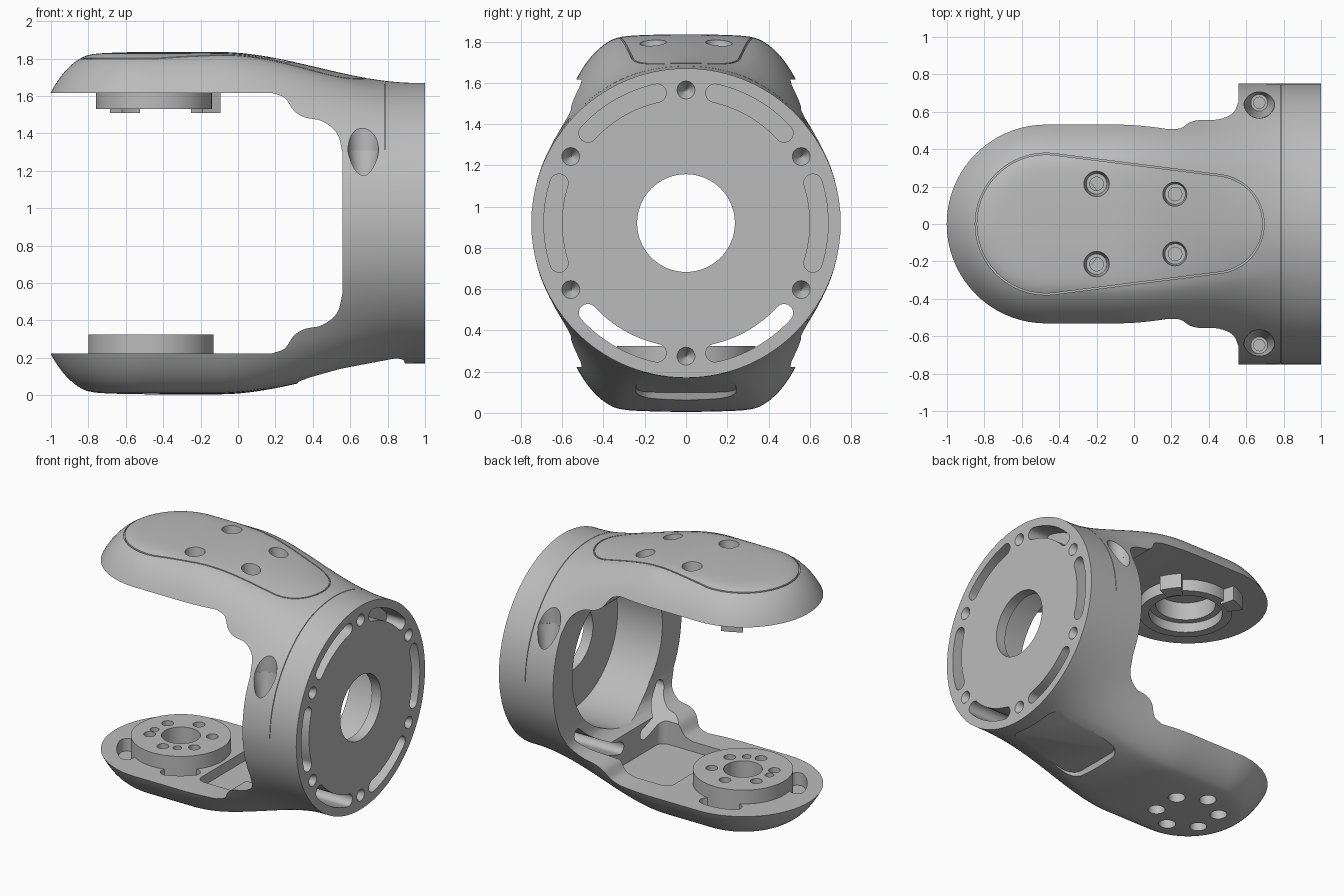
import bpy, bmesh, math
from math import sin, cos, pi, radians
from mathutils import Vector
from mathutils.bvhtree import BVHTree

if "Cube" in bpy.data.objects:
    bpy.data.objects.remove(bpy.data.objects["Cube"], do_unlink=True)

grey = bpy.data.materials.new("satin_grey")
grey.use_nodes = True
grey.diffuse_color = (0.5, 0.5, 0.5, 1)
grey.node_tree.nodes["Principled BSDF"].inputs["Base Color"].default_value = (0.5, 0.5, 0.5, 1)

MID = 0.92          # height of the drum axis
R = 0.75            # drum radius
TIP = -0.47         # centre of the rounded arm ends


def make(name, bm):
    bmesh.ops.recalc_face_normals(bm, faces=bm.faces)
    me = bpy.data.meshes.new(name)
    bm.to_mesh(me)
    bm.free()
    me.materials.append(grey)
    ob = bpy.data.objects.new(name, me)
    bpy.context.collection.objects.link(ob)
    return ob


def prism(name, pts, lo, hi, axis="z", pts_hi=None):
    """Solid between a flat outline at lo and a matching one at hi."""
    place = {"z": lambda a, b, h: (a, b, h),
             "x": lambda a, b, h: (h, a, b),
             "y": lambda a, b, h: (a, h, b)}[axis]
    bm = bmesh.new()
    low = [bm.verts.new(place(*p, lo)) for p in pts]
    top = [bm.verts.new(place(*p, hi)) for p in pts_hi or pts]
    bm.faces.new(low)
    bm.faces.new(top)
    n = len(pts)
    for i in range(n):
        bm.faces.new((low[i], low[(i + 1) % n], top[(i + 1) % n], top[i]))
    return make(name, bm)


def arc(cx, cy, r, a0, a1, n):
    return [(cx + r * cos(radians(a0 + (a1 - a0) * i / n)),
             cy + r * sin(radians(a0 + (a1 - a0) * i / n))) for i in range(n + 1)]


def circle(cx, cy, r, n=48):
    return arc(cx, cy, r, 0, 360, n)[:-1]


def rounded(x0, x1, w, r):
    """Rounded rectangle outline, mirrored about y = 0."""
    return (arc(x1 - r, w - r, r, 0, 90, 6) + arc(x0 + r, w - r, r, 90, 180, 6)
            + arc(x0 + r, r - w, r, 180, 270, 6) + arc(x1 - r, r - w, r, 270, 360, 6))


def slot(cx, cy, r, mid, half, w):
    """Curved slot outline with rounded ends."""
    pts = arc(cx, cy, r + w, mid - half, mid + half, 20)
    for a, inner in ((mid + half, False), (mid - half, True)):
        ex, ey = cx + r * cos(radians(a)), cy + r * sin(radians(a))
        start = a + 180 if inner else a
        pts += arc(ex, ey, w, start, start + 180, 10)[1:-1]
        if not inner:
            pts += arc(cx, cy, r - w, mid + half, mid - half, 20)
    return pts


def cut(targets, tool):
    tool.hide_render = True
    for t in targets:
        m = t.modifiers.new("cut", "BOOLEAN")
        m.object, m.operation, m.solver = tool, "DIFFERENCE", "EXACT"
        bpy.context.view_layer.objects.active = t
        bpy.ops.object.modifier_apply(modifier=m.name)
    bpy.data.objects.remove(tool, do_unlink=True)


def spline(pts, n):
    """Smooth curve through the given points."""
    v = [Vector(p) for p in pts]
    v = [2 * v[0] - v[1]] + v + [2 * v[-1] - v[-2]]
    out = []
    for a, b, c, d in zip(v, v[1:], v[2:], v[3:]):
        for i in range(n):
            t = i / n
            out.append(0.5 * (2 * b + (c - a) * t + (2 * a - 5 * b + 4 * c - d) * t * t
                              + (3 * b - a - 3 * c + d) * t ** 3))
    return out + [v[-2]]


# Outer body: arm section blending into the round drum, swept round the arm tip
section = spline([(.75, 0), (.72, .22), (.665, .37), (.58, .58), (.53, .70), (.465, .80),
                  (.39, .87), (.31, .903), (.15, .913), (0, .915)], 4)
straight = [1 - (1 - TIP) * i / 36 for i in range(36)]
path = ([(x, 90) for x in straight] + [(TIP, 90 + 5 * i) for i in range(37)]
        + [(x, 270) for x in reversed(straight)])
bm = bmesh.new()
for side in (1, -1):
    grid = []
    for x, ang in path:
        t = min(max((x + 0.1) / 1.05, 0), 1)
        b = t * t * (3 - 2 * t)
        col = []
        for p in section:
            q = p * (1 - b) + p.normalized() * R * b
            col.append(bm.verts.new((x + q.x * cos(radians(ang)), q.x * sin(radians(ang)),
                                     MID + side * q.y)))
        grid.append(col)
    for c, d in zip(grid, grid[1:]):
        for j in range(len(c) - 1):
            bm.faces.new((c[j], c[j + 1], d[j + 1], d[j]))
bmesh.ops.remove_doubles(bm, verts=bm.verts, dist=1e-4)
bmesh.ops.holes_fill(bm, edges=[e for e in bm.edges if e.is_boundary], sides=0)
bmesh.ops.recalc_face_normals(bm, faces=bm.faces)
surface = BVHTree.FromBMesh(bm)
body = make("fork_body", bm)

# Opening between the two arms
half_gap = spline([(.18, .697), (.25, .67), (.30, .60), (.36, .565), (.45, .545),
                   (.53, .48), (.56, .37)], 4)
gap = [(-2, .697)] + [tuple(p) for p in half_gap]
gap = [(x, MID + h) for x, h in gap] + [(x, MID - h) for x, h in reversed(gap)]
cut([body], prism("gap", gap, -1, 1, "y"))

# Drum bore and centre hole
cut([body], prism("bore", circle(0, MID, .525, 96), .1, .925, "x"))
cut([body], prism("centre_hole", circle(0, MID, .237, 64), .8, 1.1, "x"))

# Flange slots and screw holes: the two lower slots run right through
for k in range(6):
    deep = .1 if k in (4, 5) else .85
    cut([body], prism("slot", slot(0, MID, .645, 60 * k, 17.5, .044), deep, 1.1, "x"))
    a = radians(30 + 60 * k)
    c = (.645 * cos(a), MID + .645 * sin(a))
    cut([body], prism("flange_hole", circle(*c, .004, 24), .93, 1.001, "x", circle(*c, .044, 24)))

# Seam round the upper half of the drum
seam = arc(0, MID, .9, 0, 180, 64) + arc(0, MID, .744, 180, 0, 64)
cut([body], prism("seam", seam, .783, .787, "x"))

# Hollows in the arms
cut([body], prism("lower_tray", rounded(-.1, .44, .34, .06), .15, .5))
cut([body], prism("upper_channel", rounded(.1, .75, .22, .04), 1.3, 1.61))
for mid, half in ((215, 18), (100, 16), (-55, 13)):
    cut([body], prism("pocket", slot(TIP, 0, .375, mid, half, .05), .13, .3))

# Sloped pocket under the drum
tool = prism("under_pocket", rounded(.31, .9, .26, .1), -.2, 0, "z", rounded(.33, .88, .24, .09))
for v in tool.data.vertices:
    v.co.z = (.10 if v.co.z > -.1 else .04) + (v.co.x - .33) * .19
cut([body], tool)


# Cover outline engraved on the upper arm
def fill(pts):
    out = []
    for p, q in zip(pts, pts[1:] + pts[:1]):
        n = max(1, int((Vector(q) - Vector(p)).length / .05))
        out += [Vector(p).lerp(Vector(q), i / n) for i in range(n)]
    return out


bm = bmesh.new()
rings = []
for p in fill(arc(TIP, 0, .371, 83, 277, 48) + arc(.43, 0, .258, -83, 83, 32)):
    c = Vector((min(max(p.x, TIP), .43), 0))
    q = p + (p - c).normalized() * .008
    z = surface.ray_cast(Vector((p.x, p.y, 3)), Vector((0, 0, -1)))[0].z
    rings.append([bm.verts.new((v.x, v.y, h)) for v, h in
                  ((p, z - .015), (q, z - .015), (q, z + .03), (p, z + .03))])
for a, b in zip(rings, rings[1:] + rings[:1]):
    for i in range(4):
        bm.faces.new((a[i], a[(i + 1) % 4], b[(i + 1) % 4], b[i]))
cut([body], make("cover_groove", bm))

# Counterbored screw holes in the cover, and tapered ones at the drum shoulders
for s in (1, -1):
    for x, y, floor in ((-.2, .215, 1.74), (.22, .16, 1.72)):
        cut([body], prism("bore", circle(x, s * y, .055, 32), floor, 1.9, "z",
                          circle(x, s * y, .078, 32)))
        cut([body], prism("bore", circle(x, s * y, .036, 24), 1.64, 1.8))
    cut([body], prism("bore", circle(.67, s * .648, .045, 32), 1.1, 1.31, "z",
                      circle(.67, s * .648, .083, 32)))
    cut([body], prism("bore", circle(.67, s * .648, .0828, 32), 1.305, 1.7))
    cut([body], prism("bore", circle(.67, s * .648, .03, 24), 1.0, 1.2))

# Lower bearing boss with its bolt circle
boss = prism("lower_boss", circle(-.465, 0, .335, 96), .12, .325)
cut([body, boss], prism("bore", circle(-.465, 0, .13), .15, .5))
for k in range(6):
    a = radians(30 + 60 * k)
    c = (-.465 + .21 * cos(a), .21 * sin(a))
    cut([body, boss], prism("bolt", circle(*c, .04, 24), .2, .5))
    cut([body, boss], prism("bolt", circle(*c, .057, 24), -.1, .13))
for a in (-62, 187):
    c = (-.465 + .2 * cos(radians(a)), .2 * sin(radians(a)))
    cut([boss], prism("dowel", circle(*c, .03, 16), .25, .5))

# Upper bearing ring with clamps
ring = prism("upper_ring", circle(-.45, 0, .31, 96), 1.53, 1.68)
cut([ring, body], prism("bore", circle(-.45, 0, .245, 64), 1.4, 1.6))
cut([ring, body], prism("bore", circle(-.45, 0, .2, 64), 1.5, 1.73))
clamps = []
for name, a in (("inner_clamp", 35), ("outer_clamp", 116)):
    pts = arc(-.45, 0, .39, a - 11, a + 11, 8) + arc(-.45, 0, .285, a + 11, a - 11, 8)
    clamps.append(prism(name, pts, 1.51, 1.64))

# Smooth shading with crisp edges
for ob in bpy.context.view_layer.objects:
    ob.select_set(ob in [body, boss, ring] + clamps)
bpy.context.view_layer.objects.active = body
bpy.ops.object.shade_smooth_by_angle(angle=radians(30))
